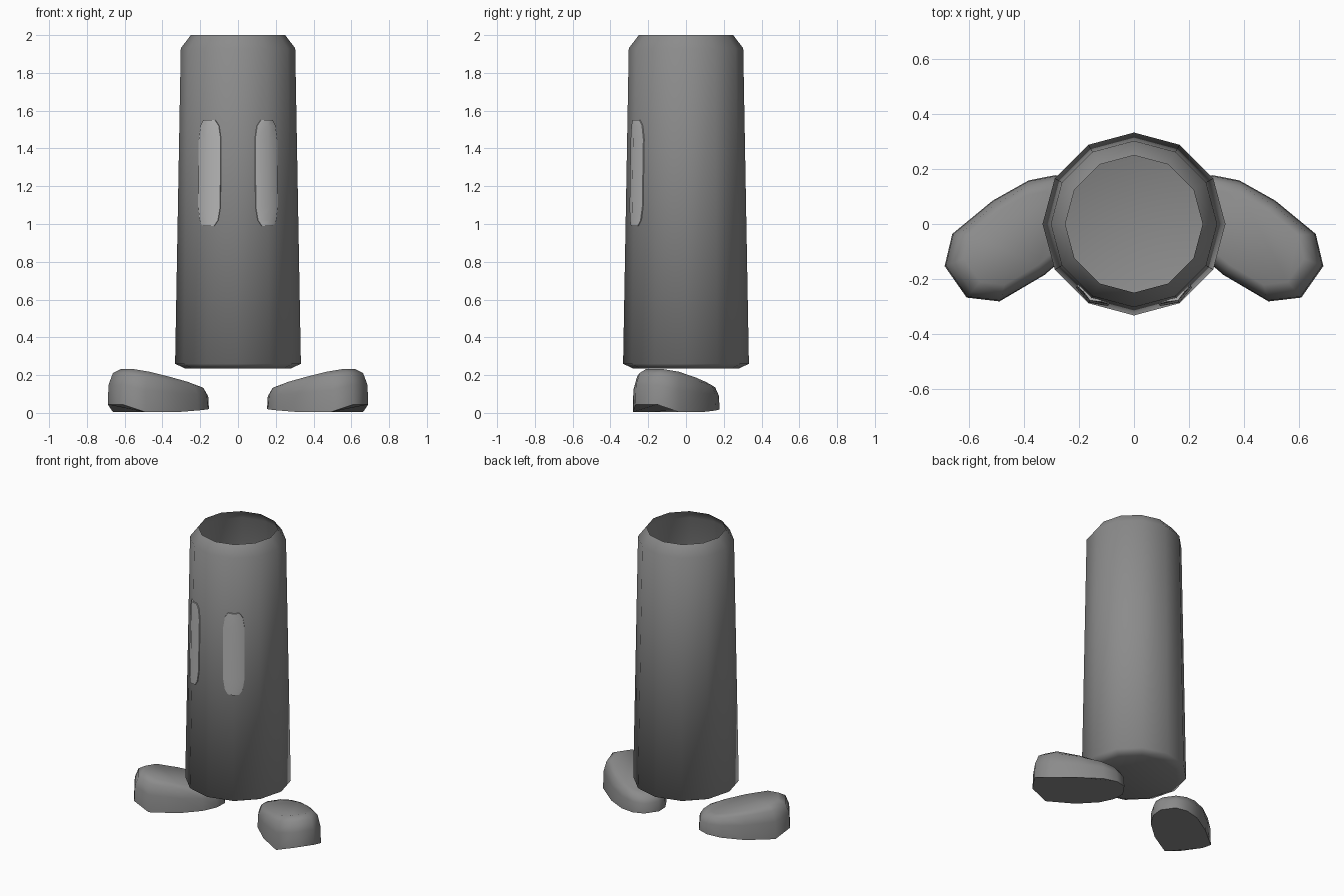
import bpy, bmesh, math
from mathutils import Vector, Matrix

if "Cube" in bpy.data.objects:
    bpy.data.objects.remove(bpy.data.objects["Cube"])


def material(name, value):
    m = bpy.data.materials.new(name)
    m.diffuse_color = (value, value, value, 1)
    m.use_nodes = True
    m.node_tree.nodes["Principled BSDF"].inputs["Base Color"].default_value = m.diffuse_color
    return m


grey = material("mid grey", 0.26)
pale = material("pale grey", 0.46)


def loft(name, rings, mat, angle, cap_start=True, cap_end=True):
    """Skin a list of closed rings of points, listed bottom to top."""
    bm = bmesh.new()
    loops = [[bm.verts.new(p) for p in ring] for ring in rings]
    n = len(loops[0])
    for a, b in zip(loops, loops[1:]):
        for i in range(n):
            j = (i + 1) % n
            bm.faces.new((a[i], a[j], b[j], b[i]))
    if cap_start:
        bm.faces.new(loops[0][::-1])
    if cap_end:
        bm.faces.new(loops[-1])
    if cap_start and cap_end:
        bmesh.ops.recalc_face_normals(bm, faces=bm.faces)
    mesh = bpy.data.meshes.new(name)
    bm.to_mesh(mesh)
    bm.free()
    mesh.materials.append(mat)
    ob = bpy.data.objects.new(name, mesh)
    bpy.context.collection.objects.link(ob)
    bpy.ops.object.select_all(action='DESELECT')
    ob.select_set(True)
    bpy.context.view_layer.objects.active = ob
    bpy.ops.object.shade_smooth_by_angle(angle=math.radians(angle))
    return ob


def circle(r, z, n=12):
    return [(r * math.sin(-2 * math.pi * i / n), r * math.cos(2 * math.pi * i / n), z)
            for i in range(n)]


# Body: twelve-sided tapered tube, closed below and open at the top
loft("body", [circle(r, z) for r, z in
              ((0.28, 0.235), (0.333, 0.26), (0.303, 1.93), (0.25, 2.0))],
     grey, 70, cap_end=False)

# Foot outline: u runs from heel to toe, v across
half = [(0.28, 0.07), (0.19, 0.15), (0.0, 0.165), (-0.15, 0.15), (-0.24, 0.11), (-0.29, 0.05)]
outline = half + [(u, -v) for u, v in reversed(half)]
# Foot levels: share of the height and outline scale
levels = [(0, 1.0), (0.55, 0.985), (0.88, 0.90), (1.0, 0.74)]


def foot(name, side):
    turn = Matrix.Rotation(math.radians(-35), 3, 'Z')
    rings = []
    for share, scale in levels:
        ring = []
        for u, v in outline:
            low = 0.004 + 0.45 * max(0, u - 0.19) + 0.06 * max(0, -u)
            high = 0.188 + 0.16 * u
            p = turn @ Vector((u * scale, v * scale, low + (high - low) * share))
            ring.append((side * (p.x + 0.42), p.y - 0.05, p.z))
        rings.append(ring)
    loft(name, rings, grey, 50)


# Eye: tall plate with clipped corners, bent round the body
eye_levels = [(0.99, 0.036), (1.02, 0.056), (1.09, 0.067),
              (1.45, 0.067), (1.52, 0.056), (1.55, 0.036)]


def eye(name, side):
    rings = []
    for z, w in eye_levels:
        # distance of the body corner from the axis at this height
        r = 0.333 - 0.018 * (z - 0.26)
        ring = []
        for t, out in ((-1, -0.008), (0, 0.004), (1, -0.008), (1, -0.025), (0, -0.025), (-1, -0.025)):
            a = math.radians(30)
            # the plate follows both flats either side of the corner
            d = r + out + 0.007 - 0.268 * abs(t) * w + 0.007 * abs(t)
            x = d * math.sin(a) + t * w * math.cos(a)
            y = -d * math.cos(a) + t * w * math.sin(a)
            ring.append((side * x, y, z))
        rings.append(ring)
    loft(name, rings, pale, 50)


for label, side in (("left", -1), ("right", 1)):
    foot(label + "_foot", side)
    eye(label + "_eye", side)
